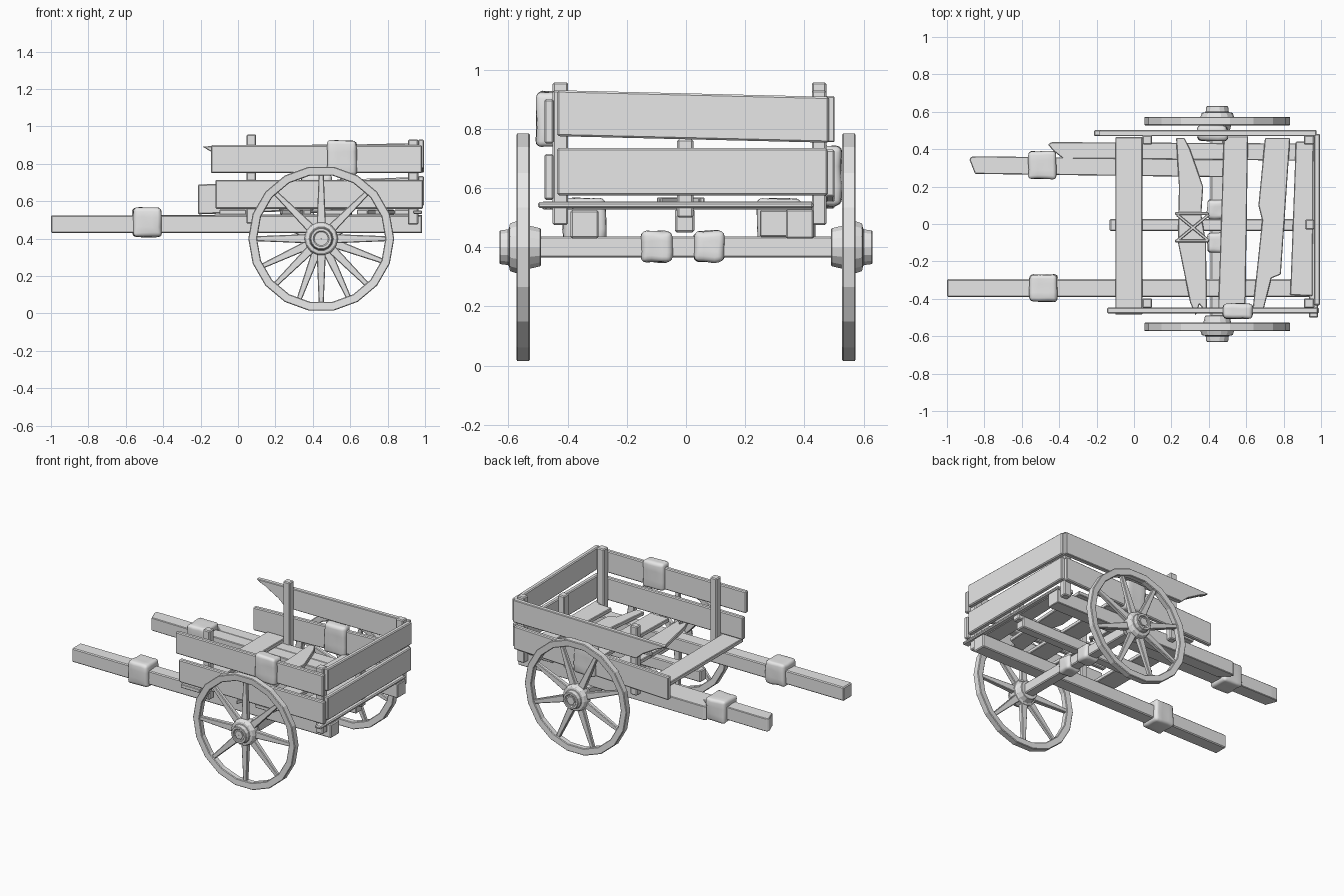
import bpy, bmesh, math, random
from mathutils import Vector, Matrix

random.seed(4)
if "Cube" in bpy.data.objects:
    bpy.data.objects.remove(bpy.data.objects["Cube"])

GREY = (0.8, 0.8, 0.8, 1)
wood = bpy.data.materials.new("plain grey")
wood.use_nodes = True
wood.diffuse_color = GREY
wood.node_tree.nodes["Principled BSDF"].inputs["Base Color"].default_value = GREY


def finish(name, bm, bevel=0.0, segments=1, smooth=False):
    bmesh.ops.recalc_face_normals(bm, faces=bm.faces)
    mesh = bpy.data.meshes.new(name)
    bm.to_mesh(mesh)
    bm.free()
    mesh.materials.append(wood)
    obj = bpy.data.objects.new(name, mesh)
    bpy.context.collection.objects.link(obj)
    if bevel:
        mod = obj.modifiers.new("worn_edges", "BEVEL")
        mod.width, mod.segments = bevel, segments
        mod.limit_method = "ANGLE"
    if smooth:
        for p in mesh.polygons:
            p.use_smooth = True
    return obj


def box(name, x, y, z, bevel=0.006, skew=None):
    """Box between (min, max) ranges; skew moves each corner by a rule."""
    bm = bmesh.new()
    bmesh.ops.create_cube(bm, size=1)
    for v in bm.verts:
        v.co = Vector([r[0] + (c + 0.5) * (r[1] - r[0]) for r, c in zip((x, y, z), v.co)])
        if skew:
            v.co += Vector(skew(v.co))
    return finish(name, bm, bevel)


def prism(name, outline, low, high, axis):
    """Extruded outline: (x, y) along z, or (x, z) along y."""
    place = (lambda a, b, h: (a, b, h)) if axis == "z" else (lambda a, b, h: (a, h, b))
    bm = bmesh.new()
    face = bm.faces.new([bm.verts.new(place(a, b, low)) for a, b in outline])
    ext = bmesh.ops.extrude_face_region(bm, geom=[face])
    shift = Vector(place(0, 0, high - low))
    for v in ext["geom"]:
        if isinstance(v, bmesh.types.BMVert):
            v.co += shift
    return finish(name, bm, 0.004)


def wrap(name, x, y, z, round_edge=0.02):
    """Soft, slightly lumpy cloth binding."""
    bm = bmesh.new()
    bmesh.ops.create_cube(bm, size=1)
    bmesh.ops.subdivide_edges(bm, edges=bm.edges, cuts=2, use_grid_fill=True)
    for v in bm.verts:
        v.co = Vector([r[0] + (c + 0.5) * (r[1] - r[0]) for r, c in zip((x, y, z), v.co)])
        v.co += Vector([random.uniform(-0.004, 0.004) for _ in range(3)])
    return finish(name, bm, round_edge, 3, True)


def lathe(name, profile, steps, centre, bevel=0.0):
    """Closed (radius, y) profile spun round the y axis."""
    bm = bmesh.new()
    rings = [[bm.verts.new((r * math.cos(t), y, r * math.sin(t))) for r, y in profile]
             for t in (math.tau * i / steps for i in range(steps))]
    n = len(profile)
    for i in range(steps):
        a, b = rings[i], rings[(i + 1) % steps]
        for j in range(n):
            k = (j + 1) % n
            bm.faces.new((a[j], a[k], b[k], b[j]))
    bmesh.ops.translate(bm, verts=bm.verts, vec=centre)
    return finish(name, bm, bevel)


def cord(name, a, b, size):
    """Thin square rod between two points."""
    a, b = Vector(a), Vector(b)
    d = b - a
    bm = bmesh.new()
    bmesh.ops.create_cube(bm, size=1)
    turn = d.to_track_quat("Z", "Y").to_matrix().to_4x4()
    scale = Matrix.Diagonal((size, size, d.length, 1))
    bm.transform(Matrix.Translation((a + b) / 2) @ turn @ scale)
    return finish(name, bm, size * 0.2)


# Wheels with hubs and tapered spokes
WX, WZ = 0.445, 0.4
for side, label, twist in ((-1, "right", 0.0), (1, "left", 0.35)):
    centre = Vector((WX, side * 0.55, WZ))
    lathe(label + "_wheel_rim", [(0.39, -0.023), (0.39, 0.023), (0.343, 0.02), (0.343, -0.02)],
          18, centre, 0.004)
    hub = [(0.015, -0.06), (0.065, -0.06), (0.075, -0.02), (0.09, -0.018), (0.09, 0.022),
           (0.082, 0.045), (0.062, 0.048), (0.058, 0.08), (0.04, 0.08), (0.04, 0.07), (0.015, 0.07)]
    lathe(label + "_hub", [(r, side * y) for r, y in hub], 14, centre, 0.003)
    lathe(label + "_hub_nut", [(0.001, 0), (0.03, 0), (0.03, side * 0.077), (0.001, side * 0.077)], 6, centre)
    for i in range(8):
        bm = bmesh.new()
        bmesh.ops.create_cube(bm, size=1)
        for v in bm.verts:
            outer = v.co.z > 0
            v.co = Vector((v.co.x * (0.026 if outer else 0.05), v.co.y * (0.024 if outer else 0.034),
                           0.355 if outer else 0.06))
        bm.transform(Matrix.Translation(centre) @ Matrix.Rotation(twist + math.tau * i / 8, 4, "Y"))
        finish(f"{label}_spoke_{i + 1}", bm, 0.004)

# Axle with bindings
box("axle", (0.41, 0.48), (-0.5, 0.5), (0.365, 0.437))
wrap("axle_binding_right", (0.392, 0.498), (-0.152, -0.047), (0.35, 0.455))
wrap("axle_binding_left", (0.392, 0.498), (0.025, 0.13), (0.35, 0.455))

# Shafts: whole right one, cracked and spliced left one
box("right_shaft", (-1, 0.985), (-0.39, -0.295), (0.43, 0.525))
prism("left_shaft_front", [(-0.88, 0.345), (-0.87, 0.36), (-0.82, 0.362), (0.5, 0.345),
                           (0.5, 0.25), (-0.85, 0.268)], 0.435, 0.525, "z")
prism("left_shaft_rear", [(-0.46, 0.425), (-0.44, 0.438), (0.985, 0.43), (0.985, 0.338),
                          (-0.38, 0.35), (-0.43, 0.39)], 0.43, 0.527, "z")
box("centre_beam", (-0.13, 0.93), (-0.037, 0.028), (0.45, 0.53))
wrap("right_shaft_binding", (-0.56, -0.41), (-0.415, -0.27), (0.41, 0.565))
wrap("left_shaft_binding", (-0.565, -0.415), (0.24, 0.388), (0.41, 0.565))

# Floor boards, some split
FLOOR = (0.528, 0.555)
boards = {
    "front": [(-0.1, -0.485), (0.045, -0.485), (0.045, 0.465), (-0.1, 0.465)],
    "bound": [(0.3, -0.42), (0.33, -0.49), (0.35, -0.43), (0.39, -0.48), (0.385, -0.1), (0.36, 0.05),
              (0.37, 0.2), (0.3, 0.4), (0.27, 0.46), (0.225, 0.46), (0.24, 0.2), (0.235, -0.1)],
    "middle": [(0.45, -0.46), (0.595, -0.46), (0.61, 0.47), (0.48, 0.47)],
    "split": [(0.635, -0.45), (0.695, -0.45), (0.735, -0.29), (0.785, -0.27), (0.835, 0.46),
              (0.7, 0.46), (0.665, 0.1), (0.685, 0.02)],
    "rear": [(0.835, -0.38), (0.955, -0.385), (0.96, 0.44), (0.865, 0.44)],
}
for label, outline in boards.items():
    prism(label + "_floor_board", outline, *FLOOR, "z")

# Cord lashing on the bound board
for a, b in (((0.23, -0.09), (0.4, 0.05)), ((0.4, -0.09), (0.23, 0.05)),
             ((0.22, -0.09), (0.4, -0.09)), ((0.22, 0.055), (0.4, 0.055))):
    cord("floor_lashing", (*a, 0.56), (*b, 0.56), 0.016)

# Side planks
box("right_upper_plank", (-0.145, 0.985), (-0.478, -0.447), (0.75, 0.9))
box("right_lower_plank", (-0.12, 0.99), (-0.478, -0.447), (0.56, 0.715))
box("left_lower_plank", (-0.215, 0.97), (0.47, 0.502), (0.54, 0.7),
    skew=lambda c: (0, 0, 0.03 if c.x > 0 else -0.01))
prism("left_upper_plank", [(-0.19, 0.893), (-0.15, 0.868), (-0.13, 0.862), (-0.02, 0.8), (0.03, 0.755),
                           (0.975, 0.755), (0.975, 0.91), (-0.14, 0.895)], 0.47, 0.502, "y")

# Tail planks, the upper one sagging
box("tail_upper_plank", (0.962, 0.995), (-0.435, 0.482), (0.775, 0.93),
    skew=lambda c: (0, 0, -0.022 if c.y > 0 else 0))
box("tail_lower_plank", (0.962, 0.995), (-0.435, 0.478), (0.575, 0.735))
box("tail_sill", (0.935, 0.985), (-0.5, 0.43), (0.532, 0.552))

# Posts
for label, y in (("right", (-0.45, -0.398)), ("left", (0.425, 0.474))):
    box(label + "_front_post", (0.045, 0.097), y, (0.48, 0.957))
    box(label + "_corner_post", (0.908, 0.964), y, (0.475, 0.93))
box("tail_centre_post", (0.915, 0.964), (-0.03, 0.025), (0.5, 0.765))

# Plank bindings
wrap("right_plank_binding", (0.475, 0.635), (-0.505, -0.425), (0.74, 0.925))
wrap("left_plank_binding", (0.34, 0.5), (0.445, 0.525), (0.54, 0.74))
